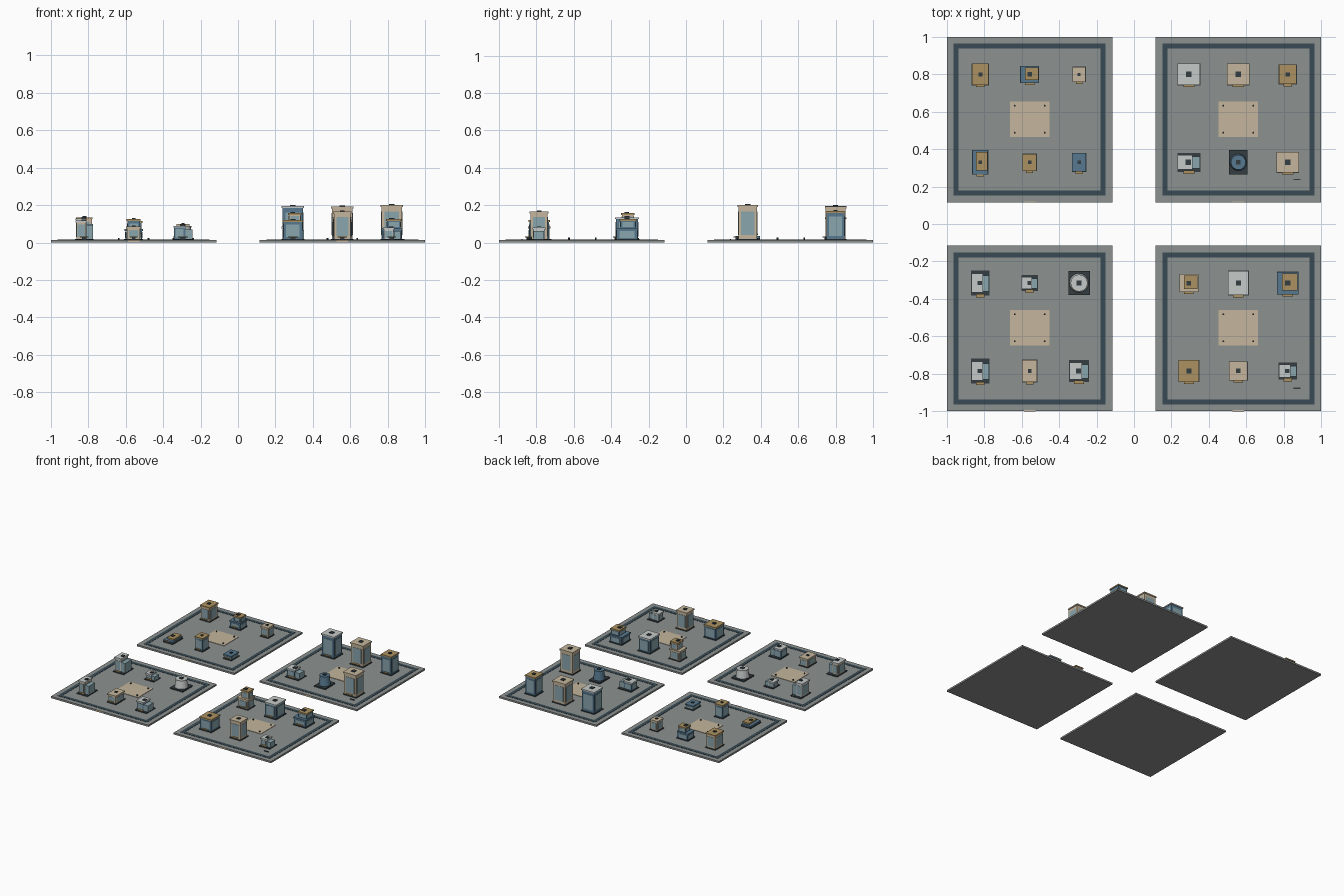
import bpy, math

if "Cube" in bpy.data.objects:
    bpy.data.objects.remove(bpy.data.objects["Cube"])


def srgb(*c):
    return tuple(v / 12.92 if v < 0.04 else ((v + 0.055) / 1.055) ** 2.4 for v in c) + (1,)


def material(name, *c):
    m = bpy.data.materials.new(name)
    m.diffuse_color = srgb(*c)
    m.use_nodes = True
    m.node_tree.nodes["Principled BSDF"].inputs["Base Color"].default_value = m.diffuse_color
    return m


MAT = {
    "ground": material("ground", 0.55, 0.57, 0.56),
    "road": material("road", 0.22, 0.29, 0.33),
    "dark": material("dark", 0.20, 0.24, 0.26),
    "cream": material("cream", 0.77, 0.71, 0.61),
    "ochre": material("ochre", 0.67, 0.57, 0.38),
    "white": material("white", 0.77, 0.79, 0.78),
    "blue": material("blue", 0.34, 0.47, 0.56),
    "glass": material("glass", 0.54, 0.65, 0.68),
}
SLAB = 0.014          # top of the ground slabs
HALF = 0.4425         # half a slab
MID = 0.5575          # slab centre


def finish(o, name, mat):
    o.name = name
    o.data.materials.append(MAT[mat])
    return o


def box(name, x, y, z0, w, d, h, mat):
    """Box given by centre in plan, bottom height and size."""
    bpy.ops.mesh.primitive_cube_add(size=1, location=(x, y, z0 + h / 2))
    o = bpy.context.object
    o.scale = (w, d, h)
    return finish(o, name, mat)


def cone(name, x, y, z0, r1, r2, h, mat, n=16):
    bpy.ops.mesh.primitive_cone_add(vertices=n, radius1=r1, radius2=r2, depth=h,
                                    location=(x, y, z0 + h / 2))
    return finish(bpy.context.object, name, mat)


def panes(x, y, z0, w, d, h):
    """Large window panel on each of the four walls."""
    pz, ph = z0 + 0.12 * h, 0.74 * h
    for s in (-1, 1):
        box("window_panel", x, y + s * d / 2, pz, w * 0.72, 0.004, ph, "glass")
        box("window_panel", x + s * w / 2, y, pz, 0.004, d * 0.72, ph, "glass")


def block(x, y, z0, w, d, top, wall, roof):
    """Walls, window panels and an overhanging roof cap up to height top."""
    cap = 0.01
    h = top - cap - z0
    box("walls", x, y, z0, w - 0.01, d - 0.01, h, wall)
    panes(x, y, z0, w - 0.01, d - 0.01, h)
    box("roof_cap", x, y, top - cap, w, d, cap, roof)


def vent(x, y, top, w):
    box("roof_vent", x, y, top, w * 0.24, w * 0.24, 0.006, "dark")


def base(x, y, w, d):
    """Dark plinth, door and entrance canopy on the front."""
    box("plinth", x, y, SLAB, w + 0.002, d + 0.002, 0.006, "dark")
    box("door", x, y - d / 2 + 0.003, SLAB, w * 0.25, 0.008, 0.014, "dark")
    box("entrance_canopy", x, y - d / 2 - 0.002, SLAB + 0.014, w * 0.5, 0.018, 0.004, "ochre")


def tower(x, y, w, d, top, wall, roof):
    base(x, y, w, d)
    block(x, y, SLAB + 0.006, w, d, top, wall, roof)
    vent(x, y, top, w)


def stepped(x, y, w, d, top, wall, roof):
    base(x, y, w, d)
    mid = SLAB + (top - SLAB) * 0.58
    block(x, y, SLAB + 0.006, w, d, mid, wall, wall)
    block(x + w * 0.1, y + d * 0.04, mid, w * 0.72, d * 0.76, top, wall, roof)
    vent(x, y, top, w)


def annexed(x, y, w, d, top, wall, roof):
    base(x, y, w, d)
    z = SLAB + 0.006
    block(x - w * 0.17, y, z, w * 0.66, d * 0.78, top, wall, roof)
    box("side_annex", x + w * 0.31, y - d * 0.02, z, w * 0.36, d * 0.64, (top - z) * 0.72, "glass")
    vent(x - w * 0.03, y, top, w)


def drum(x, y, w, d, top, wall, roof):
    box("plinth", x, y, SLAB, w, d, 0.01, "dark")
    z, r = SLAB + 0.01, w * 0.45
    cone("drum_wall", x, y, z, r, r * 0.8, top - z - 0.008, wall)
    cone("drum_roof", x, y, top - 0.008, r * 0.88, r * 0.88, 0.008, roof)
    vent(x, y, top, w)


# Buildings per slab: rows back to front, columns left to right
CITY = {
    (-1, 1): [(tower, .09, .115, .135, "cream", "ochre"), (stepped, .10, .09, .115, "blue", "ochre"),
              (tower, .07, .08, .10, "cream", "cream"), (stepped, .085, .13, .05, "blue", "ochre"),
              (tower, .075, .09, .125, "blue", "ochre"), (tower, .075, .10, .052, "glass", "blue")],
    (1, 1): [(tower, .12, .115, .195, "blue", "white"), (tower, .12, .115, .192, "cream", "cream"),
             (tower, .095, .105, .168, "blue", "ochre"), (annexed, .12, .10, .085, "blue", "white"),
             (drum, .10, .13, .10, "blue", "blue"), (tower, .12, .11, .2, "cream", "cream")],
    (-1, -1): [(annexed, .095, .13, .13, "white", "white"), (annexed, .085, .085, .065, "white", "white"),
               (drum, .115, .13, .09, "white", "white"), (annexed, .095, .13, .118, "cream", "white"),
               (tower, .08, .12, .085, "cream", "cream"), (annexed, .105, .115, .09, "blue", "white")],
    (1, -1): [(stepped, .10, .095, .158, "cream", "ochre"), (tower, .11, .13, .135, "blue", "white"),
              (stepped, .115, .12, .125, "blue", "ochre"), (tower, .11, .115, .12, "blue", "ochre"),
              (tower, .10, .10, .166, "cream", "cream"), (annexed, .095, .09, .08, "white", "white")],
}

for (sx, sy), plots in CITY.items():
    cx, cy = sx * 0.5575, sy * MID
    # ground slab, ring road, central plaza
    box("ground_slab", cx, cy, 0, 2 * HALF, 2 * HALF, SLAB, "ground")
    for s in (-1, 1):
        box("road_strip", cx, cy + s * 0.393, SLAB, 0.812, 0.027, 0.002, "road")
        box("road_strip", cx + s * 0.393, cy, SLAB, 0.027, 0.759, 0.002, "road")
    box("plaza", cx, cy + 0.003, SLAB, 0.21, 0.19, 0.003, "cream")
    for px in (-0.08, 0.08):
        for py in (-0.072, 0.072):
            cone("plaza_post", cx + px, cy + 0.003 + py, SLAB, 0.005, 0.005, 0.012, "dark", 8)
    # front edge plate and bench
    box("front_plate", cx, cy - HALF + 0.002, 0.003, 0.06, 0.006, 0.012, "cream")
    if sx > 0:
        box("bench", 0.872, cy - 0.32, SLAB, 0.038, 0.006, 0.006, "dark")
    # buildings
    for i, (kind, w, d, top, wall, roof) in enumerate(plots):
        kind(cx + (i % 3 - 1) * 0.264, cy + (0.242, -0.228)[i // 3], w, d, top, wall, roof)
